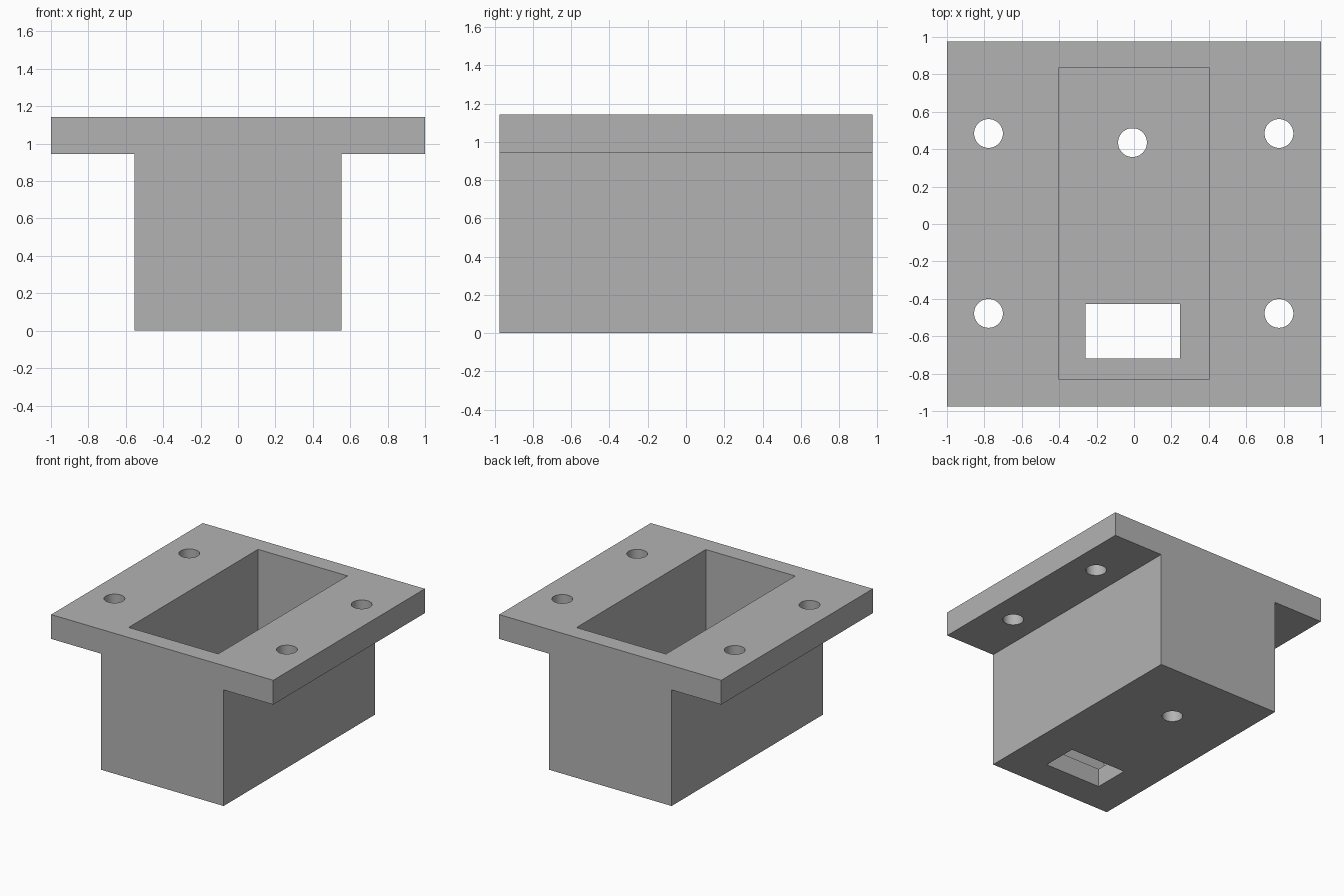
import bpy
import bmesh
from math import radians
from mathutils import Matrix, Vector

default_cube = bpy.data.objects.get("Cube")
if default_cube:
    bpy.data.objects.remove(default_cube, do_unlink=True)

HALF_DEPTH = 0.975
TOP, FLANGE_BOTTOM, FLOOR = 1.143, 0.945, 0.15
HOLE_RADIUS = 0.077

grey = bpy.data.materials.new("plain grey")
grey.use_nodes = True
grey.diffuse_color = (0.45, 0.45, 0.45, 1)
grey.node_tree.nodes["Principled BSDF"].inputs["Base Color"].default_value = grey.diffuse_color


def make_object(name, bm):
    bmesh.ops.recalc_face_normals(bm, faces=bm.faces)
    mesh = bpy.data.meshes.new(name)
    bm.to_mesh(mesh)
    bm.free()
    mesh.materials.append(grey)
    obj = bpy.data.objects.new(name, mesh)
    bpy.context.collection.objects.link(obj)
    return obj


def box(name, low, high):
    low, high = Vector(low), Vector(high)
    bm = bmesh.new()
    place = Matrix.Translation((low + high) / 2) @ Matrix.Diagonal((*(high - low), 1))
    bmesh.ops.create_cube(bm, size=1, matrix=place)
    return make_object(name, bm)


def drill(name, x, y, low, high):
    bm = bmesh.new()
    bmesh.ops.create_cone(bm, cap_ends=True, segments=48, radius1=HOLE_RADIUS,
                          radius2=HOLE_RADIUS, depth=high - low,
                          matrix=Matrix.Translation((x, y, (low + high) / 2)))
    return make_object(name, bm)


# T-shaped housing: one profile extruded from front to back
half_profile = [(0.553, 0), (0.553, FLANGE_BOTTOM), (1, FLANGE_BOTTOM), (1, TOP)]
profile = half_profile + [(-x, z) for x, z in reversed(half_profile)]
bm = bmesh.new()
front = bm.faces.new([bm.verts.new((x, -HALF_DEPTH, z)) for x, z in profile])
extruded = bmesh.ops.extrude_face_region(bm, geom=[front], use_keep_orig=True)
bmesh.ops.translate(bm, vec=(0, 2 * HALF_DEPTH, 0),
                    verts=[v for v in extruded["geom"] if isinstance(v, bmesh.types.BMVert)])
housing = make_object("flanged_housing", bm)

# Open pocket, rectangular floor slot, round floor hole, four flange holes
cutters = [
    box("pocket_cutter", (-0.403, -0.83, FLOOR), (0.403, 0.833, TOP + 0.2)),
    box("slot_cutter", (-0.26, -0.72, -0.2), (0.245, -0.427, FLOOR + 0.2)),
    drill("floor_hole_cutter", -0.008, 0.435, -0.2, FLOOR + 0.2),
]
for x in (-0.778, 0.775):
    for y in (-0.478, 0.484):
        cutters.append(drill("flange_hole_cutter", x, y, FLANGE_BOTTOM - 0.2, TOP + 0.2))

bpy.ops.object.select_all(action="DESELECT")
housing.select_set(True)
bpy.context.view_layer.objects.active = housing
for cutter in cutters:
    cutter.hide_render = True
    cut = housing.modifiers.new(cutter.name, "BOOLEAN")
    cut.operation = "DIFFERENCE"
    cut.solver = "EXACT"
    cut.object = cutter
    bpy.ops.object.modifier_apply(modifier=cut.name)
    bpy.data.objects.remove(cutter, do_unlink=True)

bpy.ops.object.shade_smooth_by_angle(angle=radians(30))
